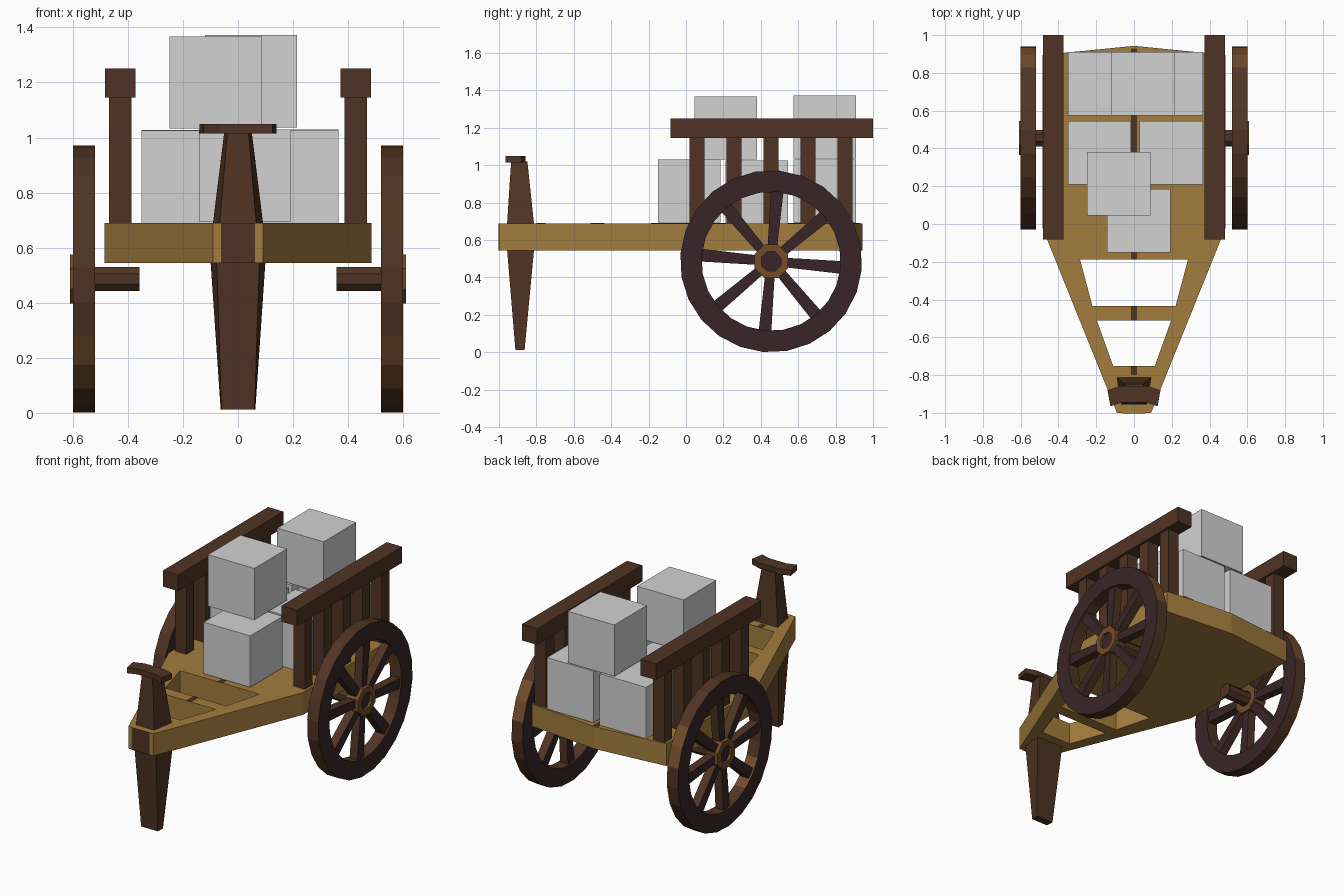
import bpy, bmesh, math
from mathutils import Vector

if "Cube" in bpy.data.objects:
    bpy.data.objects.remove(bpy.data.objects["Cube"])


def material(name, hex_rgb):
    lin = [((c / 255 + 0.055) / 1.055) ** 2.4 for c in hex_rgb]
    m = bpy.data.materials.new(name)
    m.diffuse_color = (*lin, 1)
    m.use_nodes = True
    m.node_tree.nodes["Principled BSDF"].inputs["Base Color"].default_value = m.diffuse_color
    return m


GOLD = material("golden_wood", (0xA3, 0x7D, 0x3E))
BROWN = material("brown_wood", (0x50, 0x34, 0x24))
DARK = material("dark_wheel_wood", (0x39, 0x25, 0x28))
TAN = material("worn_wood", (0x74, 0x4D, 0x2A))
GREY = material("grey_crate", (0xD2, 0xD2, 0xD2))


def finish(name, bm, *mats):
    bmesh.ops.recalc_face_normals(bm, faces=bm.faces)
    me = bpy.data.meshes.new(name)
    bm.to_mesh(me)
    bm.free()
    for m in mats:
        me.materials.append(m)
    ob = bpy.data.objects.new(name, me)
    bpy.context.collection.objects.link(ob)
    return ob


def loft(bm, a, b):
    """Closed solid between two matching point loops."""
    va, vb = [bm.verts.new(p) for p in a], [bm.verts.new(p) for p in b]
    bm.faces.new(va)
    bm.faces.new(vb)
    n = len(va)
    for i in range(n):
        j = (i + 1) % n
        bm.faces.new((va[i], va[j], vb[j], vb[i]))


def box(name, x0, x1, y0, y1, z0, z1, mat):
    bm = bmesh.new()
    ring = [(x0, y0), (x1, y0), (x1, y1), (x0, y1)]
    loft(bm, [(*p, z0) for p in ring], [(*p, z1) for p in ring])
    return finish(name, bm, mat)


def mirrored(half):
    return half + [(-x, y) for x, y in reversed(half) if x]


# Bed: one filled outline with two openings in the tapered front
Z0, Z1 = 0.545, 0.69
cu = bpy.data.curves.new("bed_outline", 'CURVE')
cu.dimensions, cu.fill_mode, cu.extrude = '2D', 'BOTH', (Z1 - Z0) / 2
for half in ([(0.09, -1.0), (0.485, -0.02), (0.485, 0.895), (0, 0.943)],
             [(0.197, -0.51), (0.11, -0.752)][::-1],
             [(0.22, -0.435), (0.286, -0.187)]):
    pts = mirrored(half)
    sp = cu.splines.new('POLY')
    sp.points.add(len(pts) - 1)
    for p, (x, y) in zip(sp.points, pts):
        p.co = (x, y, 0, 1)
    sp.use_cyclic_u = True
tmp = bpy.data.objects.new("bed_helper", cu)
bpy.context.collection.objects.link(tmp)
bpy.context.view_layer.update()
me = bpy.data.meshes.new_from_object(tmp.evaluated_get(bpy.context.evaluated_depsgraph_get()))
bpy.data.objects.remove(tmp)
bm = bmesh.new()
bm.from_mesh(me)
bmesh.ops.remove_doubles(bm, verts=bm.verts, dist=1e-4)
for f in bm.faces:
    f.smooth = False
    f.material_index = 0
bmesh.ops.translate(bm, verts=bm.verts, vec=(0, 0, (Z0 + Z1) / 2))
finish("cart_bed", bm, GOLD)

# Dark centre seam on the bed and bars, and the dark front plate
for i, (y0, y1) in enumerate([(-0.8, -0.752), (-0.51, -0.435), (-0.187, 0.93)]):
    box(f"centre_seam_{i}", -0.016, 0.016, y0, y1, Z1 - 0.002, Z1 + 0.002, BROWN)
box("front_plate", -0.062, 0.062, -1.002, -0.998, Z0, Z1, BROWN)


# Front leg, upper post and curved handle
def section(front, back, y0, y1, z):
    return [(-front, y0, z), (front, y0, z), (back, y1, z), (-back, y1, z)]


bm = bmesh.new()
loft(bm, section(0.06, 0.063, -0.912, -0.863, 0.012), section(0.078, 0.1, -0.957, -0.812, Z0 + 0.01))
finish("front_leg", bm, BROWN)
bm = bmesh.new()
loft(bm, section(0.067, 0.092, -0.957, -0.812, Z1 - 0.01), section(0.038, 0.05, -0.935, -0.848, 1.02))
finish("front_post", bm, BROWN)
bm = bmesh.new()
arc = [(-0.125, -0.965), (-0.065, -0.945), (0.065, -0.945), (0.125, -0.965),
       (0.14, -0.88), (0.07, -0.857), (-0.07, -0.857), (-0.14, -0.88)]
loft(bm, [(*p, 1.014) for p in arc], [(*p, 1.05) for p in arc])
finish("front_handle", bm, BROWN)

# Side rails with five posts each
for side, s in (("left", -1), ("right", 1)):
    xs = sorted((s * 0.373, s * 0.483))
    box(f"{side}_rail", *xs, -0.083, 1.0, 1.145, 1.25, BROWN)
    xs = sorted((s * 0.387, s * 0.468))
    for i in range(5):
        y = 0.06 + i * 0.1975
        box(f"{side}_rail_post_{i}", *xs, y - 0.04, y + 0.04, Z1 - 0.01, 1.15, BROWN)

# Wheels
CY, CZ, R, RI = 0.455, 0.4865, 0.4865, 0.372
TILT = math.radians(-5)


def circle(x, r, n, off=0.0):
    return [(x, CY + r * math.cos(off + math.tau * i / n), CZ + r * math.sin(off + math.tau * i / n))
            for i in range(n)]


def tube(bm, x0, x1, r0, r1, n, off=0.0):
    """Ring with a square section, lying along x."""
    loops = [[bm.verts.new(p) for p in circle(x, r, n, off)]
             for x, r in ((x0, r1), (x1, r1), (x1, r0), (x0, r0))]
    for k in range(4):
        a, b = loops[k], loops[(k + 1) % 4]
        for i in range(n):
            j = (i + 1) % n
            bm.faces.new((a[i], a[j], b[j], b[i]))


def dark_sides(bm):
    """Faces looking sideways are dark, edges are brown."""
    bm.normal_update()
    for f in bm.faces:
        f.material_index = 0 if abs(f.normal.x) > 0.7 else 1


for side, s in (("left", -1), ("right", 1)):
    # rim, with worn patches on the tread
    bm = bmesh.new()
    tube(bm, s * 0.52, s * 0.60, RI, R, 24, TILT)
    dark_sides(bm)
    for f in bm.faces:
        c = f.calc_center_median() - Vector((0, CY, CZ))
        a = math.degrees(math.atan2(c.z, c.y)) % 360
        if f.material_index == 1 and c.length > 0.5 and (15 < a < 45 or 200 < a < 232):
            f.material_index = 2
    finish(f"{side}_wheel_rim", bm, DARK, BROWN, TAN)
    # eight spokes, slightly wider at the rim
    bm = bmesh.new()
    for k in range(8):
        a = TILT + k * math.tau / 8
        u, v = Vector((0, math.cos(a), math.sin(a))), Vector((0, -math.sin(a), math.cos(a)))
        ends = []
        for r, w in ((0.06, 0.025), (RI + 0.01, 0.034)):
            c = Vector((0, CY, CZ)) + u * r
            ends.append([c + v * w * t + Vector((s * x, 0, 0))
                         for x, t in ((0.532, -1), (0.588, -1), (0.588, 1), (0.532, 1))])
        loft(bm, *ends)
    dark_sides(bm)
    finish(f"{side}_wheel_spokes", bm, DARK, BROWN)
    # hub ring, dark recessed core and axle stub
    o8 = math.pi / 8
    bm = bmesh.new()
    tube(bm, s * 0.52, s * 0.61, 0.056, 0.097, 8, o8)
    finish(f"{side}_hub_ring", bm, TAN)
    bm = bmesh.new()
    loft(bm, circle(s * 0.525, 0.057, 8, o8), circle(s * 0.594, 0.057, 8, o8))
    finish(f"{side}_hub_core", bm, DARK)
    bm = bmesh.new()
    loft(bm, circle(s * 0.357, 0.047, 8, o8), circle(s * 0.53, 0.047, 8, o8))
    finish(f"{side}_axle", bm, BROWN)

# Cargo crates: lower corner of each cube
S = 0.335
for i, (x, y, z) in enumerate([(-0.35, 0.575, 0.692), (0.03, 0.575, 0.695),
                               (-0.35, 0.21, 0.69), (0.03, 0.21, 0.69),
                               (-0.142, -0.15, 0.695), (-0.12, 0.575, 1.037),
                               (-0.248, 0.045, 1.032)]):
    box(f"crate_{i}", x, x + S, y, y + S, z, z + S, GREY)
